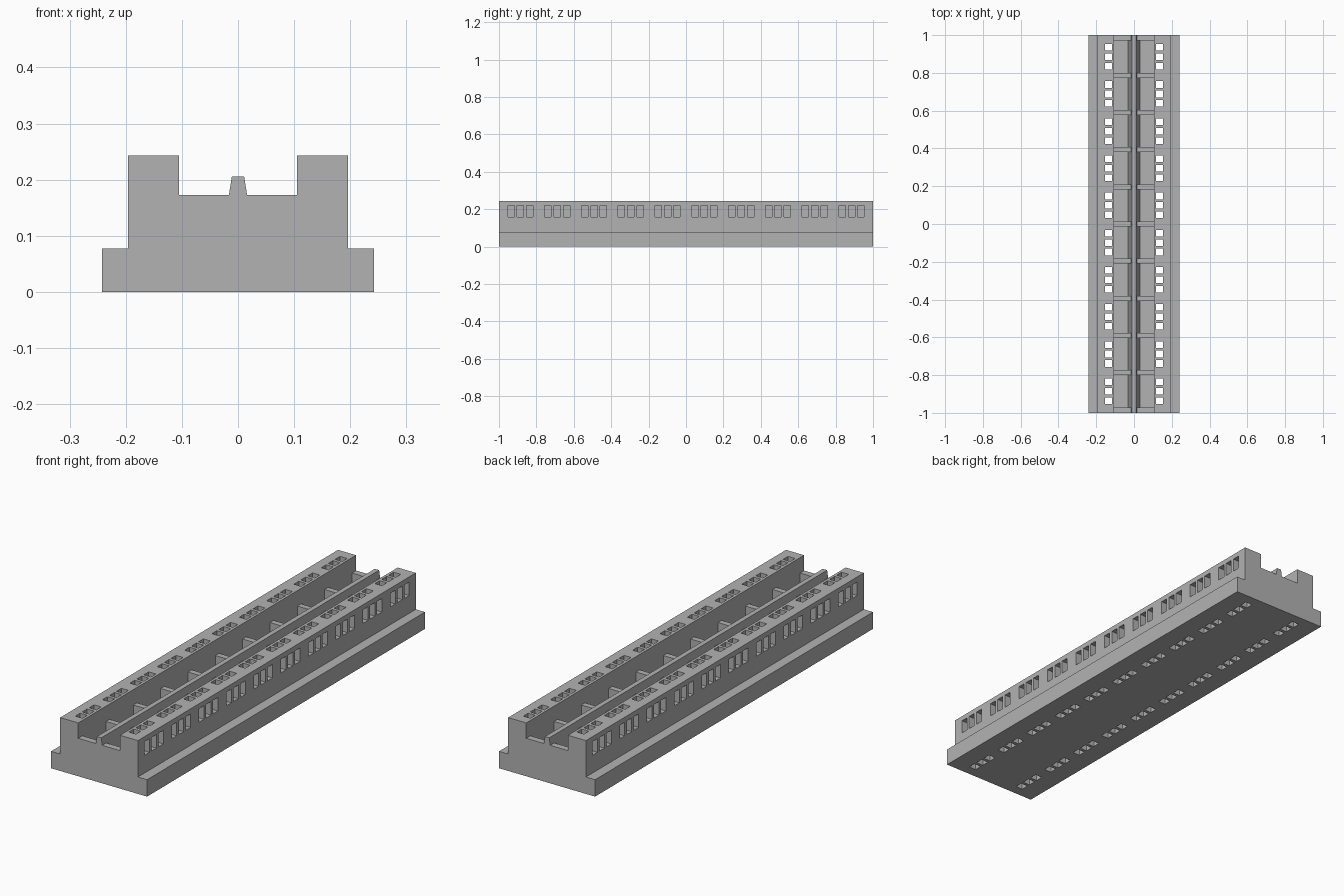
import bpy, bmesh

if "Cube" in bpy.data.objects:
    bpy.data.objects.remove(bpy.data.objects["Cube"])

PITCH = 0.1967          # spacing of rib bays
BAYS = 10
FLOOR, RIB_TOP, WALL_TOP = 0.077, 0.173, 0.243

grey = bpy.data.materials.new("mid_grey")
grey.diffuse_color = (0.45, 0.45, 0.45, 1)
grey.use_nodes = True
grey.node_tree.nodes["Principled BSDF"].inputs["Base Color"].default_value = grey.diffuse_color


def prisms(name, profile, spans):
    """Extrude an x-z outline along y once for every (y0, y1) span."""
    bm = bmesh.new()
    for y0, y1 in spans:
        a = [bm.verts.new((x, y0, z)) for x, z in profile]
        b = [bm.verts.new((x, y1, z)) for x, z in profile]
        bm.faces.new(a)
        bm.faces.new(b[::-1])
        n = len(profile)
        for i in range(n):
            j = (i + 1) % n
            bm.faces.new((a[i], b[i], b[j], a[j]))
    bmesh.ops.recalc_face_normals(bm, faces=bm.faces)
    mesh = bpy.data.meshes.new(name)
    bm.to_mesh(mesh)
    bm.free()
    mesh.materials.append(grey)
    ob = bpy.data.objects.new(name, mesh)
    bpy.context.collection.objects.link(ob)
    return ob


# Stepped body: base flanges, two tall walls, channel and tapered centre ridge
half = [(0.242, 0), (0.242, FLOOR), (0.196, FLOOR), (0.196, WALL_TOP),
        (0.105, WALL_TOP), (0.105, FLOOR), (0.031, FLOOR), (0.011, 0.206)]
body = prisms("channel_body", half + [(-x, z) for x, z in reversed(half)], [(-1, 1)])

# Slots: a shaft through each wall joined to a window in its outer face
centres = [(i - (BAYS - 1) / 2) * PITCH + d for i in range(BAYS) for d in (-0.05, 0, 0.05)]
slot_spans = [(y - 0.0175, y + 0.0175) for y in centres]
slot = [(0.117, -0.05), (0.153, -0.05), (0.153, 0.158), (0.25, 0.158),
        (0.25, 0.22), (0.153, 0.22), (0.153, 0.3), (0.117, 0.3)]
for side, sign in (("right", 1), ("left", -1)):
    cutter = prisms(side + "_slot_cutter", [(sign * x, z) for x, z in slot], slot_spans)
    cutter.hide_render = True
    mod = body.modifiers.new(side + "_slots", 'BOOLEAN')
    mod.operation = 'DIFFERENCE'
    mod.solver = 'EXACT'
    mod.object = cutter
    bpy.context.view_layer.objects.active = body
    bpy.ops.object.modifier_apply(modifier=mod.name)
    bpy.data.objects.remove(cutter)

# Cross ribs between the walls and the ridge
rib_spans = []
for i in range(BAYS + 1):
    y = (i - BAYS / 2) * PITCH
    y0, y1 = y - 0.013, y + 0.013
    rib_spans.append((-1 if i == 0 else y0, 1 if i == BAYS else y1))
rib = [(0.105, FLOOR), (0.105, RIB_TOP), (0.016, RIB_TOP), (0.031, FLOOR)]
for side, sign in (("right", 1), ("left", -1)):
    prisms(side + "_cross_ribs", [(sign * x, z) for x, z in rib], rib_spans)
